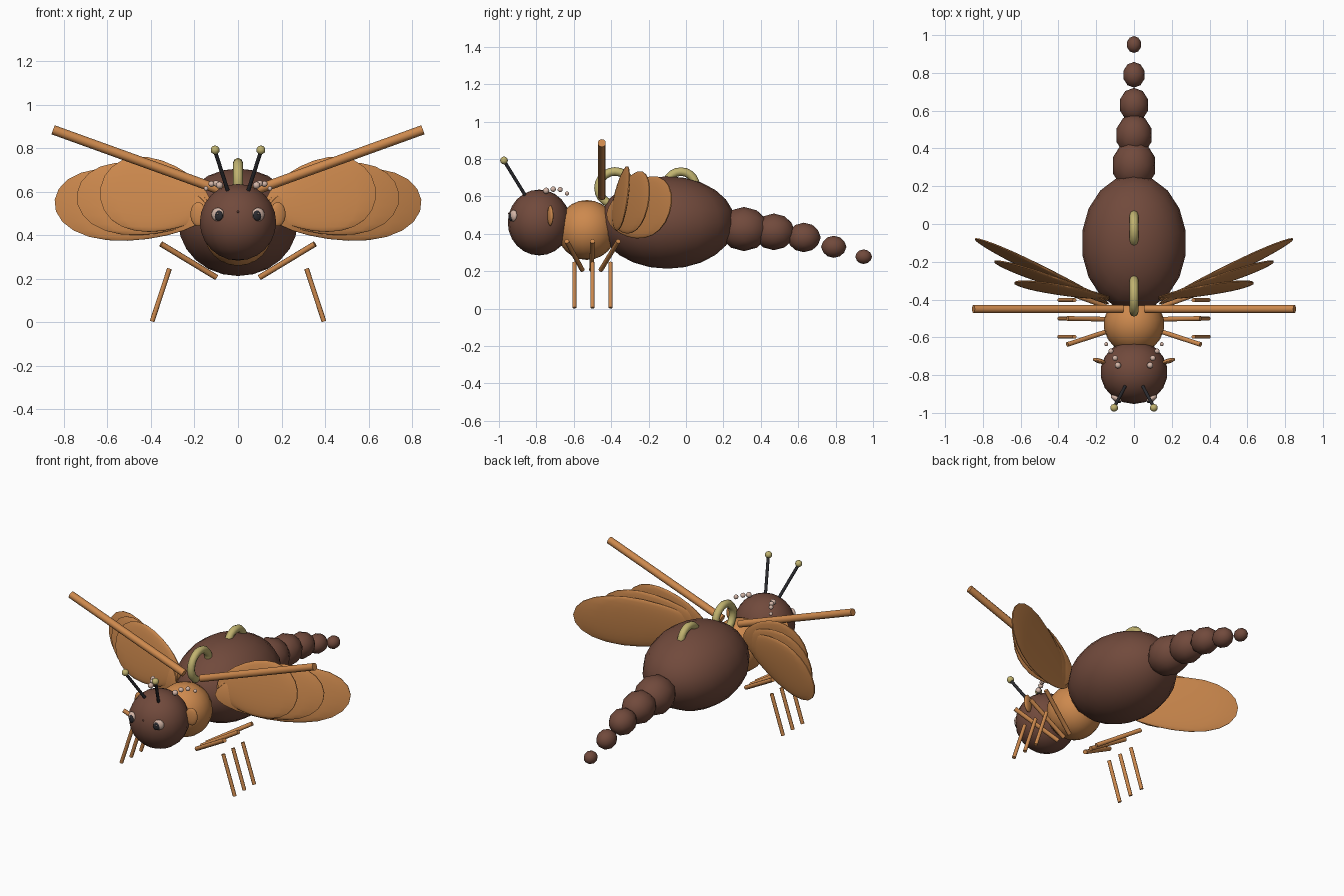
import bpy, bmesh, math
from mathutils import Matrix, Vector, Euler

cube = bpy.data.objects.get("Cube")
if cube:
    bpy.data.objects.remove(cube, do_unlink=True)


def material(name, r, g, b):
    m = bpy.data.materials.new(name)
    m.use_nodes = True
    m.diffuse_color = (r, g, b, 1)
    m.node_tree.nodes["Principled BSDF"].inputs["Base Color"].default_value = (r, g, b, 1)
    return m


BROWN = material("brown", 0.165, 0.068, 0.045)
ORANGE = material("orange", 0.61, 0.25, 0.075)
KHAKI = material("khaki", 0.53, 0.45, 0.16)
BLACK = material("black", 0.025, 0.025, 0.03)
PEARL = material("pearl pink", 0.66, 0.47, 0.39)


def finish(name, bm, mat, side=1, angle=50):
    """Turn a bmesh into an object, mirrored to the right when side is -1."""
    if side < 0:
        bm.transform(Matrix.Diagonal((-1, 1, 1, 1)))
        bmesh.ops.reverse_faces(bm, faces=bm.faces)
    me = bpy.data.meshes.new(name)
    bm.to_mesh(me)
    bm.free()
    me.materials.append(mat)
    for p in me.polygons:
        p.use_smooth = True
    me.set_sharp_from_angle(angle=math.radians(angle))
    ob = bpy.data.objects.new(name, me)
    bpy.context.collection.objects.link(ob)
    return ob


def ball(name, mat, loc, size, rot=(0, 0, 0), side=1, ico=0, egg=0):
    bm = bmesh.new()
    if ico:
        bmesh.ops.create_icosphere(bm, subdivisions=ico, radius=1)
    else:
        bmesh.ops.create_uvsphere(bm, u_segments=18, v_segments=12, radius=1)
    for v in bm.verts:  # egg widens the outer end
        v.co.z *= 1 + egg * v.co.x
    turn = Euler([math.radians(a) for a in rot]).to_matrix().to_4x4()
    bm.transform(Matrix.Translation(loc) @ turn @ Matrix.Diagonal((*size, 1)))
    return finish(name, bm, mat, side)


def rod(name, mat, a, b, radius, side=1):
    a, b = Vector(a), Vector(b)
    d = b - a
    bm = bmesh.new()
    bmesh.ops.create_cone(bm, cap_ends=True, segments=10, radius1=radius,
                          radius2=radius, depth=d.length)
    bm.transform(Matrix.Translation((a + b) / 2) @ d.to_track_quat("Z", "Y").to_matrix().to_4x4())
    return finish(name, bm, mat, side)


def hoop(name, mat, loc, major, minor, steps=20, sides=8):
    """Upright ring lying in the y-z plane."""
    bm = bmesh.new()
    rings = []
    for i in range(steps):
        t = math.tau * i / steps
        ring = []
        for j in range(sides):
            p = math.tau * j / sides
            r = major + minor * math.cos(p)
            ring.append(bm.verts.new((minor * math.sin(p), r * math.cos(t), r * math.sin(t))))
        rings.append(ring)
    for i in range(steps):
        a, b = rings[i], rings[(i + 1) % steps]
        for j in range(sides):
            k = (j + 1) % sides
            bm.faces.new((a[j], a[k], b[k], b[j]))
    bmesh.ops.recalc_face_normals(bm, faces=bm.faces)
    bm.transform(Matrix.Translation(loc))
    return finish(name, bm, mat)


# Body
ball("head", BROWN, (0, -0.785, 0.46), (0.178, 0.168, 0.176))
ball("thorax", ORANGE, (0, -0.53, 0.42), (0.16, 0.16, 0.16))
ball("abdomen", BROWN, (0, -0.1, 0.46), (0.278, 0.362, 0.247))
ball("nose", BROWN, (0, -0.945, 0.508), (0.006, 0.008, 0.006), ico=1)

# Tail beads shrinking towards the tip
tail = [(0.425, 0.118), (0.41, 0.098), (0.38, 0.079), (0.33, 0.059), (0.277, 0.039)]
for i, (z, r) in enumerate(tail):
    ball(f"tail_segment_{i + 1}", BROWN, (0, 0.31 + 0.16 * i, z), (r, r * 1.15, r), ico=2)

# Hoops along the back
hoop("front_hoop", KHAKI, (0, -0.38, 0.645), 0.088, 0.023)
hoop("rear_hoop", KHAKI, (0, -0.027, 0.653), 0.079, 0.023)

# Wing layers: yaw, root-to-tip centre, half length, half height, tilt
wings = [
    (26, (0.488, -0.25, 0.535), 0.40, 0.162, 4),
    (19, (0.438, -0.3, 0.56), 0.325, 0.162, 6),
    (9.5, (0.38, -0.35, 0.58), 0.262, 0.168, 9),
]
# Beads behind the head: position and radius
beads = [((0.085, -0.748, 0.63), 0.017), ((0.1, -0.71, 0.638), 0.015),
         ((0.122, -0.673, 0.636), 0.014), ((0.147, -0.636, 0.615), 0.011)]

for side, tag in ((1, "left"), (-1, "right")):
    # Wings and their spars
    for i, (yaw, loc, length, height, tilt) in enumerate(wings):
        ball(f"{tag}_wing_layer_{i + 1}", ORANGE, loc, (length, 0.018, height),
             (-8, -tilt, yaw), side, egg=0.25)
    rod(f"{tag}_wing_spar", ORANGE, (0.06, -0.45, 0.6), (0.85, -0.45, 0.885), 0.022, side)

    # Legs in three pairs, upper and lower parts
    for i, part in enumerate(("front", "middle", "rear")):
        k = i - 1
        rod(f"{tag}_{part}_upper_leg", ORANGE, (0.1, -0.505 + 0.05 * k, 0.207),
            (0.353, -0.5 + 0.138 * k, 0.36), 0.013, side)
        rod(f"{tag}_{part}_lower_leg", ORANGE, (0.315, -0.5 + 0.097 * k, 0.247),
            (0.395, -0.5 + 0.097 * k, 0.004), 0.011, side)

    # Antennae
    rod(f"{tag}_antenna", BLACK, (0.042, -0.85, 0.59), (0.105, -0.97, 0.785), 0.009, side)
    ball(f"{tag}_antenna_tip", KHAKI, (0.105, -0.973, 0.792), (0.021, 0.021, 0.021),
         side=side, ico=2)

    # Eyes and ears
    ball(f"{tag}_eye", PEARL, (0.093, -0.922, 0.496), (0.031, 0.018, 0.031), (0, 0, 25), side)
    ball(f"{tag}_pupil", BLACK, (0.089, -0.936, 0.491), (0.021, 0.01, 0.024), (0, 0, 25), side)
    ball(f"{tag}_eye_glint", PEARL, (0.093, -0.946, 0.5), (0.005, 0.004, 0.005),
         side=side, ico=1)
    ball(f"{tag}_ear", ORANGE, (0.183, -0.725, 0.497), (0.037, 0.013, 0.055),
         (0, 0, 16), side)

    for i, (loc, r) in enumerate(beads):
        ball(f"{tag}_neck_bead_{i + 1}", PEARL, loc, (r, r, r), side=side, ico=2)
